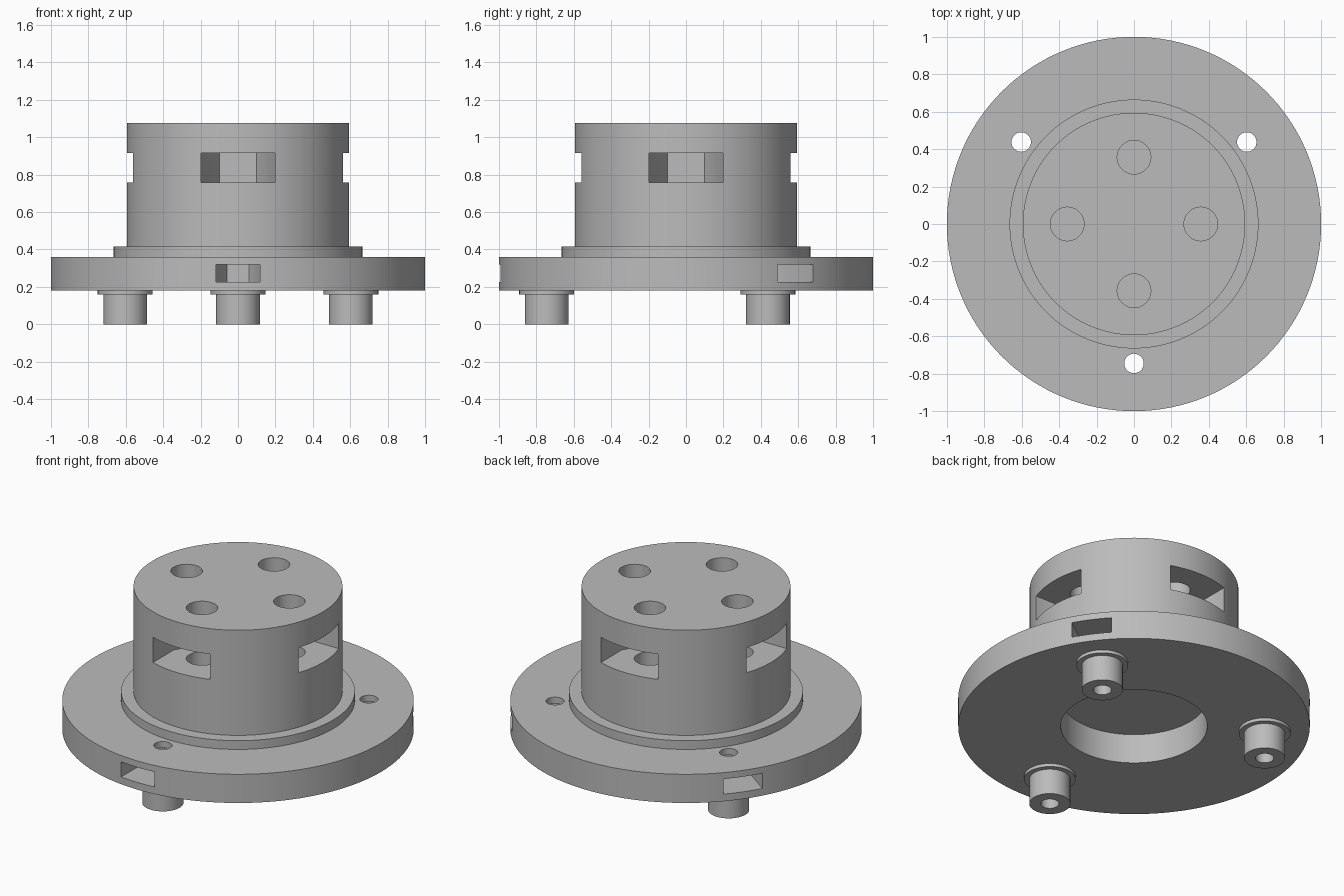
import bpy, bmesh
from math import sin, cos, pi, radians
from mathutils import Matrix, Vector

old = bpy.data.objects.get("Cube")
if old:
    bpy.data.objects.remove(old, do_unlink=True)

grey = bpy.data.materials.new("plain grey")
grey.use_nodes = True
colour = (0.5, 0.5, 0.5, 1)
grey.diffuse_color = colour
grey.node_tree.nodes["Principled BSDF"].inputs["Base Color"].default_value = colour


def finish_mesh(name, bm):
    bmesh.ops.recalc_face_normals(bm, faces=bm.faces)
    mesh = bpy.data.meshes.new(name)
    bm.to_mesh(mesh)
    bm.free()
    mesh.materials.append(grey)
    obj = bpy.data.objects.new(name, mesh)
    bpy.context.collection.objects.link(obj)
    return obj


def lathe(name, profile, steps, closed=False):
    """Revolve an (r, z) profile around the z axis."""
    bm = bmesh.new()
    verts = [bm.verts.new((r, 0, z)) for r, z in profile]
    edges = [bm.edges.new(pair) for pair in zip(verts, verts[1:])]
    if closed:
        edges.append(bm.edges.new((verts[-1], verts[0])))
    bmesh.ops.spin(bm, geom=verts + edges, axis=(0, 0, 1), cent=(0, 0, 0),
                   angle=2 * pi, steps=steps)
    bmesh.ops.remove_doubles(bm, verts=bm.verts, dist=1e-4)
    return finish_mesh(name, bm)


def prism(name, outline, z0, z1, matrix):
    """Extrude a flat outline from z0 to z1."""
    bm = bmesh.new()
    face = bm.faces.new([bm.verts.new((x, y, z0)) for x, y in outline])
    grown = bmesh.ops.extrude_face_region(bm, geom=[face])["geom"]
    tops = [v for v in grown if isinstance(v, bmesh.types.BMVert)]
    bmesh.ops.translate(bm, verts=tops, vec=(0, 0, z1 - z0))
    bmesh.ops.transform(bm, matrix=matrix, verts=bm.verts)
    return finish_mesh(name, bm)


def activate(obj):
    bpy.ops.object.select_all(action='DESELECT')
    obj.select_set(True)
    bpy.context.view_layer.objects.active = obj


def cut(target, cutter):
    activate(target)
    mod = target.modifiers.new("cut", 'BOOLEAN')
    mod.operation = 'DIFFERENCE'
    mod.solver = 'EXACT'
    mod.object = cutter
    bpy.ops.object.modifier_apply(modifier=mod.name)
    bpy.data.objects.remove(cutter, do_unlink=True)


def bolt_cut(target, angle, dist, radius, hole_z, nut, slot_z):
    """Vertical bolt hole plus a hexagonal nut slot open to the rim."""
    place = Matrix.Rotation(angle, 4, 'Z') @ Matrix.Translation((dist, 0, 0))
    circle = [(radius * cos(2 * pi * i / 40), radius * sin(2 * pi * i / 40))
              for i in range(40)]
    cut(target, prism("hole_cutter", circle, *hole_z, place))
    back, reach = -nut * cos(pi / 6), 0.6
    slot = [(back, -nut / 2), (0, -nut), (reach, -nut),
            (reach, nut), (0, nut), (back, nut / 2)]
    cut(target, prism("slot_cutter", slot, *slot_z, place))


# Flange, shoulder and drum in one turned piece with a blind bore below
housing = lathe("flanged_housing", [
    (0, 0.365), (0.417, 0.365), (0.417, 0.18), (1, 0.18), (1, 0.36),
    (0.665, 0.36), (0.665, 0.415), (0.594, 0.415), (0.594, 1.075), (0, 1.075)], 128)

# Four bolt holes and nut slots around the drum
for k in range(4):
    bolt_cut(housing, k * pi / 2, 0.357, 0.09, (0.45, 1.2), 0.198, (0.757, 0.915))

# Three bolt holes and nut slots around the flange
foot_angles = [radians(a) for a in (-90, 36, 144)]
for a in foot_angles:
    bolt_cut(housing, a, 0.745, 0.052, (0.1, 0.5), 0.117, (0.225, 0.32))
parts = [housing]

# Hollow feet with a thin collar under the flange
for label, a in zip(("front", "left", "right"), foot_angles):
    foot = lathe(label + "_foot", [
        (0.052, 0), (0.117, 0), (0.117, 0.16), (0.147, 0.16),
        (0.147, 0.18), (0.052, 0.18)], 40, closed=True)
    foot.location = Vector((cos(a), sin(a), 0)) * 0.745
    parts.append(foot)

for obj in parts:
    activate(obj)
    bpy.ops.object.shade_smooth_by_angle(angle=radians(30))
